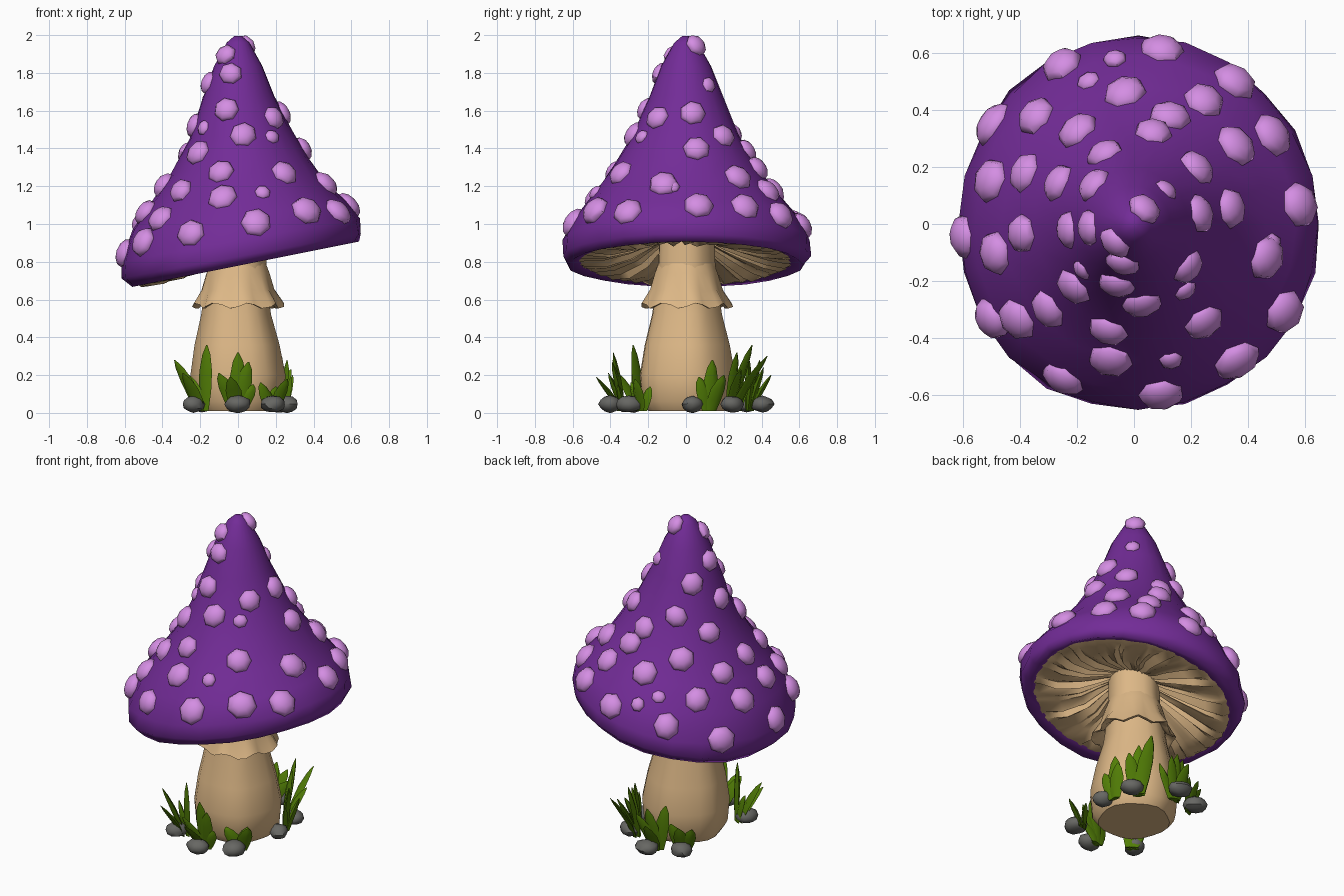
import bpy, bmesh, math, random
from mathutils import Vector, Matrix

if "Cube" in bpy.data.objects:
    bpy.data.objects.remove(bpy.data.objects["Cube"])

random.seed(4)
TAU = 2 * math.pi


def material(name, rgb):
    m = bpy.data.materials.new(name)
    m.diffuse_color = (*rgb, 1)
    m.use_nodes = True
    m.node_tree.nodes["Principled BSDF"].inputs["Base Color"].default_value = m.diffuse_color
    return m


PURPLE = material("cap_purple", (0.17, 0.025, 0.31))
LILAC = material("spot_lilac", (0.66, 0.27, 0.77))
TAN = material("stem_tan", (0.72, 0.475, 0.24))
GREEN = material("grass_green", (0.085, 0.21, 0.002))
GREY = material("stone_grey", (0.135, 0.135, 0.125))


def finish(bm, name, mat, angle=180):
    bmesh.ops.recalc_face_normals(bm, faces=bm.faces[:])
    me = bpy.data.meshes.new(name)
    bm.to_mesh(me)
    bm.free()
    me.materials.append(mat)
    ob = bpy.data.objects.new(name, me)
    bpy.context.collection.objects.link(ob)
    bpy.ops.object.select_all(action='DESELECT')
    ob.select_set(True)
    bpy.context.view_layer.objects.active = ob
    bpy.ops.object.shade_smooth_by_angle(angle=math.radians(angle))
    return ob


def loft(bm, rings, cap_start=False, cap_end=False):
    """Skin a list of closed point rings."""
    loops = [[bm.verts.new(p) for p in r] for r in rings]
    n = len(loops[0])
    for a, b in zip(loops, loops[1:]):
        for i in range(n):
            j = (i + 1) % n
            bm.faces.new((a[i], a[j], b[j], b[i]))
    if cap_start:
        bm.faces.new(loops[0][::-1])
    if cap_end:
        bm.faces.new(loops[-1])


# Cap levels: centre x, radius, height, sideways slope (the rim leans, the tip is upright)
CAP = [(0.025, 0.555, 0.805, 0.20), (0.03, 0.60, 0.785, 0.20), (0.015, 0.634, 0.83, 0.185),
       (0.015, 0.632, 0.915, 0.18), (0.005, 0.565, 1.045, 0.135), (0.005, 0.465, 1.165, 0.13),
       (0.01, 0.36, 1.315, 0.12), (0.01, 0.27, 1.475, 0.09), (0.0, 0.19, 1.67, 0.05),
       (0.0, 0.128, 1.835, 0.03), (0.0, 0.06, 1.96, 0.0), (0.0, 0.02, 1.995, 0.0)]


def cap_point(level, a):
    i = min(int(level), len(CAP) - 2)
    f = level - i
    cx, r, z, s = [p + (q - p) * f for p, q in zip(CAP[i], CAP[i + 1])]
    r *= 1 + 0.010 * math.sin(3 * a + level) + 0.010 * math.sin(7 * a + 2 * level)
    wide = 1.0 if level < 1 else 1.035
    return Vector((cx + r * math.cos(a), wide * r * math.sin(a), z + s * r * math.cos(a)))


bm = bmesh.new()
loft(bm, [[cap_point(k, TAU * i / 24) for i in range(24)] for k in range(len(CAP))], cap_end=True)
finish(bm, "cap", PURPLE)

# Gills: pleated underside, following the lean of the rim and sagging on the low side
bm = bmesh.new()
rings = []
for r, z, fold, sag in [(0.575, 0.805, 0.0, 0), (0.53, 0.80, 0.010, 0.02), (0.43, 0.815, 0.017, 0.03),
                        (0.30, 0.85, 0.016, 0.02), (0.20, 0.885, 0.012, 0), (0.12, 0.92, 0.004, 0)]:
    ring = []
    for i in range(80):
        a = TAU * (i + 0.7 * math.sin(r * 14) + 0.35 * math.sin(i * 1.7)) / 80
        lift = fold * (1 if i % 2 else -1) * (0.75 + 0.45 * math.sin(i * 0.9))
        ring.append((0.02 + r * math.cos(a), r * math.sin(a),
                     z + lift + 0.2 * r * math.cos(a) - sag * max(0, -math.cos(a))))
    rings.append(ring)
loft(bm, rings)
finish(bm, "gills", TAN, 55)

# Stem with a slightly lumpy outline
bm = bmesh.new()
loft(bm, [[(cx + r * (1 + 0.03 * math.sin(5 * a)) * math.cos(a),
            r * (1 + 0.03 * math.sin(5 * a)) * math.sin(a), z)
           for a in (TAU * i / 20 for i in range(20))]
          for cx, r, z in [(0, 0.205, 0.01), (0, 0.24, 0.06), (0, 0.252, 0.2), (-0.005, 0.225, 0.36),
                           (-0.01, 0.185, 0.52), (-0.01, 0.165, 0.66), (0, 0.15, 0.8), (0, 0.145, 0.96)]],
     cap_start=True, cap_end=True)
finish(bm, "stem", TAN, 50)

# Ragged skirt round the stem
bm = bmesh.new()
rings = []
for r, z, rag in [(0.148, 0.79, 0), (0.166, 0.74, 0.1), (0.19, 0.65, 0.4), (0.234, 0.567, 1),
                  (0.215, 0.567, 1), (0.165, 0.61, 0.2)]:
    ring = []
    for i in range(32):
        a = TAU * i / 32
        w = math.sin(8 * a + 0.8) + 0.5 * math.sin(5 * a)
        ring.append(((r + 0.013 * rag * w) * math.cos(a), (r + 0.013 * rag * w) * math.sin(a),
                     z + 0.015 * rag * math.sin(8 * a - 0.4)))
    rings.append(ring)
loft(bm, rings)
finish(bm, "stem_skirt", TAN, 50)

# Spots, placed by plan position and dropped on to the cap surface
BIG = [(-.27, .57), (.09, .63), (.36, .52), (-.04, .475), (.25, .45), (.125, .40), (-.36, .39),
       (-.515, .355), (-.215, .34), (.06, .34), (.50, .325), (.37, .29), (-.12, .26), (-.52, .155),
       (-.40, .185), (-.285, .15), (-.155, .15), (.23, .215), (.05, .07), (.25, .04), (.36, .06),
       (.60, .07), (-.615, -.045), (-.41, -.035), (-.25, -.02), (-.175, -.015), (-.505, -.105),
       (-.08, -.08), (-.045, -.155), (.20, -.165), (.50, -.26), (-.23, -.23), (-.07, -.23),
       (-.32, -.31), (-.105, -.39), (-.425, -.345), (-.52, -.34), (.25, -.36), (.54, -.32),
       (-.09, -.495), (.37, -.50), (-.265, -.555), (.09, -.615), (.02, -.30), (.48, -.125)]
BIG.remove((.50, -.26))
SMALL = [(-.075, .60), (-.17, .515), (.125, .135), (.50, -.075), (.185, -.255), (.13, -.50), (-.2, -.17)]


def add_spot(bm, x, y, size):
    a = math.atan2(y / 1.035, x)
    want = max(math.hypot(x, y) - 0.018, 0.03)
    level = 10.9
    while level > 2.7 and cap_point(level, a).xy.length < want:
        level -= 0.04
    p = cap_point(level, a)
    normal = (cap_point(level, a + 0.1) - cap_point(level, a - 0.1)).cross(
        cap_point(level + 0.3, a) - cap_point(level - 0.3, a)).normalized()
    turn = normal.to_track_quat('Z', 'Y').to_matrix().to_4x4()
    mat = (Matrix.Translation(p - normal * 0.006) @ turn
           @ Matrix.Rotation(random.uniform(0, TAU), 4, 'Z')
           @ Matrix.Diagonal((size, size * random.uniform(0.9, 1.08), size * 0.64, 1)))
    bmesh.ops.create_uvsphere(bm, u_segments=7, v_segments=6, radius=1, matrix=mat)


bm = bmesh.new()
for x, y in BIG:
    add_spot(bm, x, y, 0.059 + 0.038 * min(math.hypot(x, y), 0.6))
for x, y in SMALL:
    add_spot(bm, x, y, 0.044)
finish(bm, "cap_spots", LILAC, 50)

# Stones round the foot
for x, y, s in [(0, -.40, .068), (.185, -.30, .07), (-.235, -.275, .064), (.26, .035, .058),
                (.22, .245, .064), (-.01, .405, .068), (-.19, .32, .066)]:
    bm = bmesh.new()
    bmesh.ops.create_icosphere(bm, subdivisions=2, radius=1)
    for v in bm.verts:
        v.co *= random.uniform(0.92, 1.07)
    bmesh.ops.transform(bm, verts=bm.verts[:], matrix=Matrix.Translation((x, y, 0.046))
                        @ Matrix.Rotation(random.uniform(0, TAU), 4, 'Z')
                        @ Matrix.Diagonal((s * 1.05, s * 0.92, 0.045, 1)))
    finish(bm, "stone", GREY, 40)


# Grass: each clump has a root and a list of blade tips
def add_blade(bm, root, tip):
    root, tip = Vector((*root, 0.01)), Vector(tip)
    out = Vector((root.x, root.y, 0)).normalized()
    root += Vector((tip.x - root.x, tip.y - root.y, 0)) * 0.2
    lean = Vector((tip.x - root.x, tip.y - root.y, 0))
    side = out.cross(Vector((0, 0, 1)))
    rings = []
    for t, w in [(0, 0.026), (0.3, 0.041), (0.6, 0.042), (0.85, 0.027), (1, 0.004)]:
        c = root + lean * t ** 1.4 + Vector((0, 0, (tip.z - root.z) * t))
        rings.append([c + side * w, c + out * w * 0.5, c - side * w, c - out * w * 0.3])
    loft(bm, rings, True, True)


CLUMPS = [((-.18, -.24), [(-.335, -.28, .28), (-.165, -.28, .36), (-.29, -.36, .21), (-.26, -.22, .2)]),
          ((0, -.32), [(0, -.385, .32), (.055, -.39, .27), (-.04, -.475, .19), (-.10, -.41, .21), (.08, -.36, .15)]),
          ((.18, -.23), [(.12, -.29, .16), (.26, -.27, .18), (.2, -.19, .14)]),
          ((.16, .22), [(.16, .35, .36), (.23, .43, .30), (.28, .29, .23), (.19, .27, .32)]),
          ((.24, .12), [(.26, .14, .28), (.28, .07, .19), (.29, .2, .2)]),
          ((-.03, .32), [(0, .39, .28), (-.09, .33, .30), (-.03, .45, .2), (.06, .41, .24), (.1, .35, .2)]),
          ((-.17, .26), [(-.25, .30, .18), (-.19, .35, .19), (-.13, .34, .2)])]
for root, tips in CLUMPS:
    bm = bmesh.new()
    for tip in tips:
        add_blade(bm, root, tip)
    finish(bm, "grass_clump", GREEN, 60)
